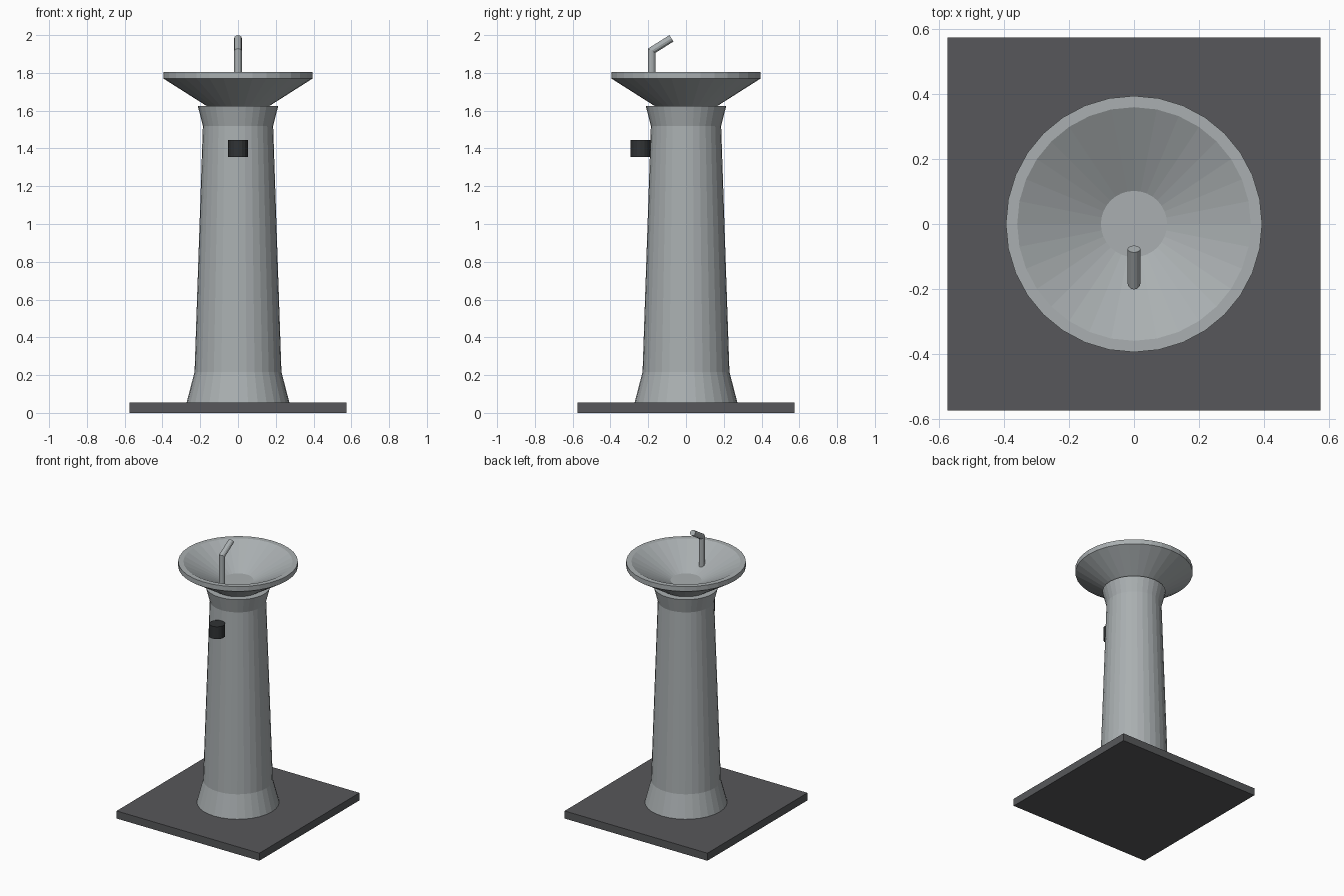
import bpy, bmesh, math
from mathutils import Matrix

if "Cube" in bpy.data.objects:
    bpy.data.objects.remove(bpy.data.objects["Cube"])


def material(name, rgb):
    m = bpy.data.materials.new(name)
    m.diffuse_color = (*rgb, 1)
    m.use_nodes = True
    m.node_tree.nodes["Principled BSDF"].inputs["Base Color"].default_value = m.diffuse_color
    return m


steel = material("steel", (0.40, 0.43, 0.44))
slate = material("slate", (0.095, 0.097, 0.103))
black = material("black_rubber", (0.03, 0.033, 0.035))


def add_object(name, bm, mat, location=(0, 0, 0)):
    bmesh.ops.recalc_face_normals(bm, faces=bm.faces)
    mesh = bpy.data.meshes.new(name)
    bm.to_mesh(mesh)
    bm.free()
    mesh.materials.append(mat)
    ob = bpy.data.objects.new(name, mesh)
    ob.location = location
    bpy.context.collection.objects.link(ob)
    return ob


def lathe(name, profile, sides, mat, location=(0, 0, 0)):
    """Turn (radius, z) points around z and cap both ends."""
    bm = bmesh.new()
    rings = [[bm.verts.new((r * math.sin(a), -r * math.cos(a), z))
              for a in (2 * math.pi * i / sides for i in range(sides))]
             for r, z in profile]
    for low, high in zip(rings, rings[1:]):
        for i in range(sides):
            j = (i + 1) % sides
            bm.faces.new((low[i], low[j], high[j], high[i]))
    bm.faces.new(rings[0])
    bm.faces.new(rings[-1])
    return add_object(name, bm, mat, location)


# Square floor slab
bm = bmesh.new()
bmesh.ops.create_cube(bm, size=1, matrix=Matrix.Translation((0, 0, 0.0275))
                      @ Matrix.Diagonal((1.15, 1.15, 0.055, 1)))
add_object("base_slab", bm, slate)

# Tapered column with flared foot and collar
lathe("pedestal", [(0.272, 0.055), (0.23, 0.217), (0.186, 1.52), (0.213, 1.625)],
      32, steel)

# Hollow bowl: outer cone, vertical lip, inner cone, flat floor
lathe("basin", [(0.13, 1.602), (0.395, 1.77), (0.395, 1.805),
                (0.36, 1.805), (0.102, 1.67)], 32, steel)

# Upright push button on the front
lathe("push_button", [(0.053, 1.355), (0.053, 1.445)], 16, black, (0, -0.24, 0))

# Bent spout with mitred elbow
path = [(-0.182, 1.69), (-0.182, 1.917), (-0.077, 1.983)]
tilt = math.atan2(path[2][1] - path[1][1], path[2][0] - path[1][0])
mitre = (tilt - math.pi / 2) / 2
sides, radius = 12, 0.02
bm = bmesh.new()
rings = []
for (y, z), slope in zip(path, (0, math.tan(mitre), None)):
    ring = []
    for i in range(sides):
        a = 2 * math.pi * i / sides
        u, v = radius * math.cos(a), radius * math.sin(a)
        if slope is None:
            co = (u, y + v * math.sin(tilt), z - v * math.cos(tilt))
        else:
            co = (u, y + v, z + v * slope)
        ring.append(bm.verts.new(co))
    rings.append(ring)
# the end ring faces along the tube, so both share the same winding
for low, high in zip(rings, rings[1:]):
    for i in range(sides):
        j = (i + 1) % sides
        bm.faces.new((low[i], low[j], high[j], high[i]))
bm.faces.new(rings[0])
bm.faces.new(rings[-1])
add_object("spout", bm, steel)
